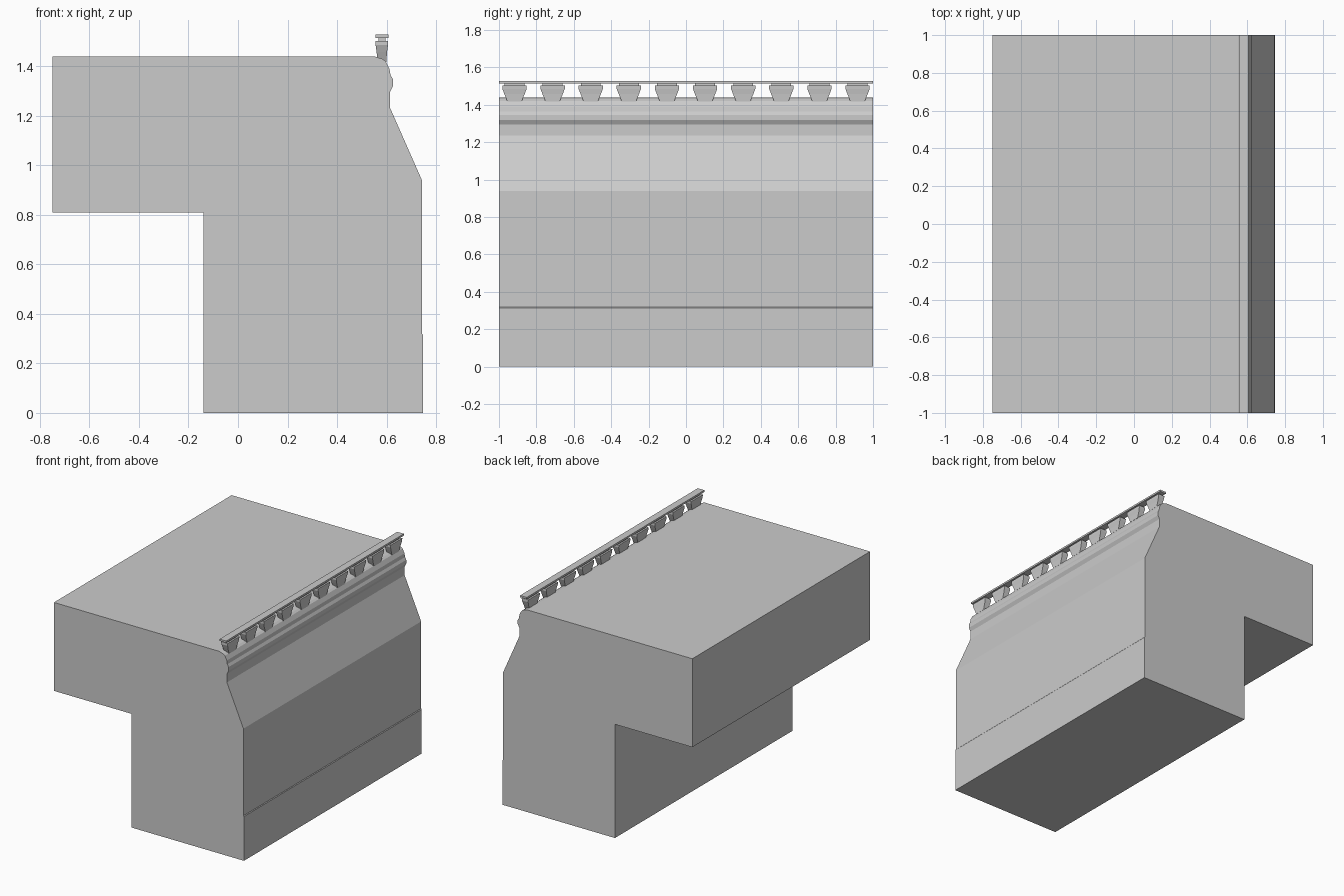
import bpy, bmesh

if "Cube" in bpy.data.objects:
    bpy.data.objects.remove(bpy.data.objects["Cube"])


def make_object(name, bm):
    bmesh.ops.recalc_face_normals(bm, faces=bm.faces)
    mesh = bpy.data.meshes.new(name)
    bm.to_mesh(mesh)
    bm.free()
    obj = bpy.data.objects.new(name, mesh)
    bpy.context.collection.objects.link(obj)
    return obj


def extrude_y(name, profile, y0, y1):
    bm = bmesh.new()
    face = bm.faces.new([bm.verts.new((x, y0, z)) for x, z in profile])
    ext = bmesh.ops.extrude_face_region(bm, geom=[face])["geom"]
    verts = [v for v in ext if isinstance(v, bmesh.types.BMVert)]
    bmesh.ops.translate(bm, verts=verts, vec=(0, y1 - y0, 0))
    return make_object(name, bm)


def stacked_post(name, cx, cy, sections):
    # sections: (z, half width in x, half width in y)
    bm = bmesh.new()
    rings = [[bm.verts.new((cx + sx * hx, cy + sy * hy, z))
              for sx, sy in ((-1, -1), (1, -1), (1, 1), (-1, 1))]
             for z, hx, hy in sections]
    for a, b in zip(rings, rings[1:]):
        for i in range(4):
            j = (i + 1) % 4
            bm.faces.new((a[i], a[j], b[j], b[i]))
    bm.faces.new(rings[0][::-1])
    bm.faces.new(rings[-1])
    return make_object(name, bm)


# Stepped wall body with sloped and moulded outer face
wall_profile = [
    (-0.14, 0), (0.747, 0), (0.747, 0.315), (0.743, 0.32), (0.743, 0.94),
    (0.613, 1.235), (0.613, 1.295), (0.626, 1.32), (0.626, 1.347),
    (0.616, 1.365), (0.612, 1.39), (0.597, 1.42), (0.583, 1.43),
    (0.55, 1.44), (-0.75, 1.44), (-0.75, 0.81), (-0.14, 0.81)]
extrude_y("wall_body", wall_profile, -1, 1)

# Row of tapered parapet posts
post_sections = [
    (1.418, 0.018, 0.038), (1.457, 0.021, 0.054), (1.486, 0.025, 0.065),
    (1.503, 0.026, 0.065), (1.503, 0.014, 0.053), (1.516, 0.014, 0.053)]
for i in range(10):
    stacked_post(f"parapet_post_{i + 1}", 0.581, -0.917 + i * 0.2038, post_sections)

# Continuous top rail
rail_profile = [(0.555, 1.515), (0.607, 1.515), (0.607, 1.528), (0.555, 1.528)]
extrude_y("top_rail", rail_profile, -1, 1)
